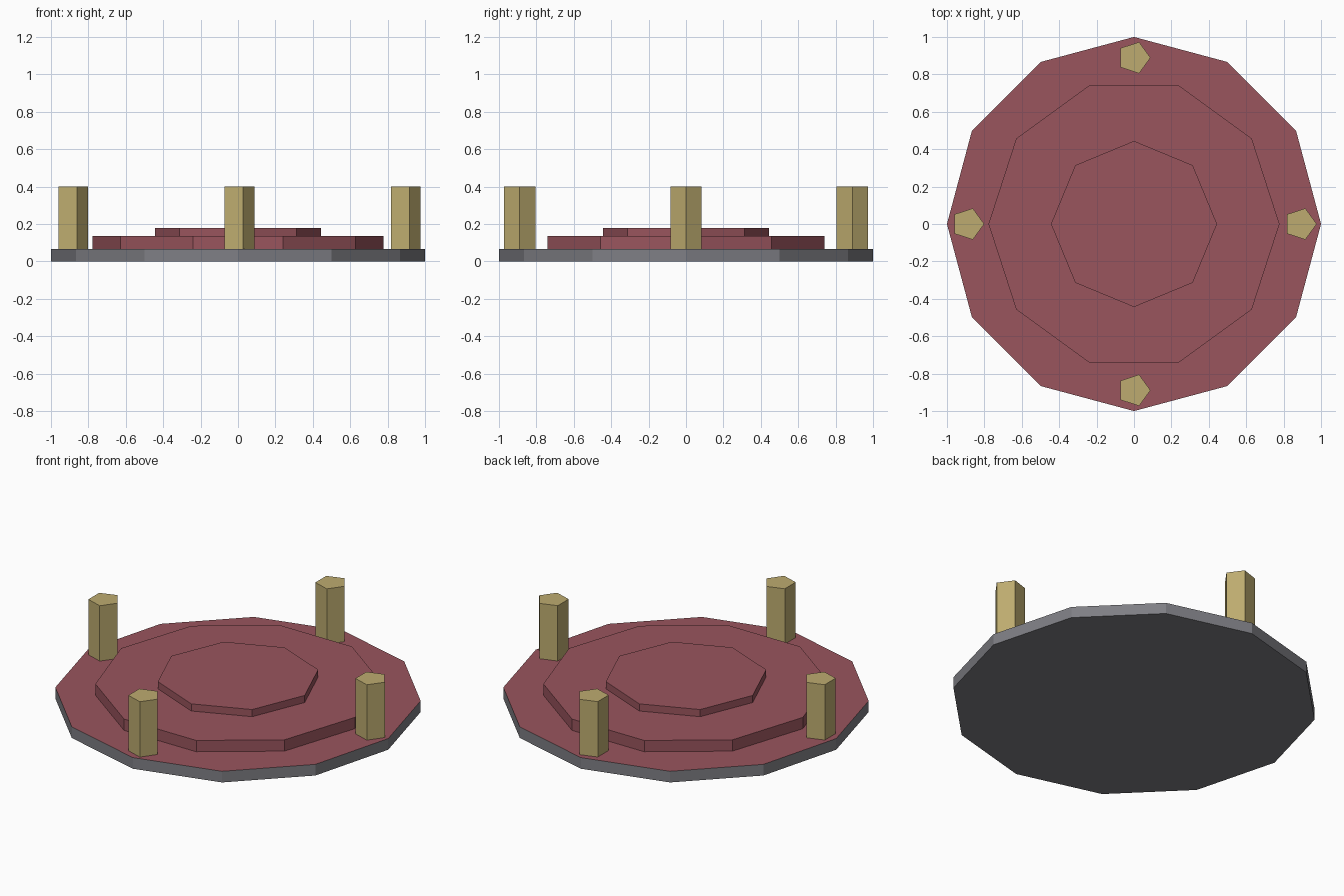
import bpy
import math

if "Cube" in bpy.data.objects:
    bpy.data.objects.remove(bpy.data.objects["Cube"])


def material(name, rgb):
    m = bpy.data.materials.new(name)
    m.diffuse_color = (*rgb, 1)
    m.use_nodes = True
    m.node_tree.nodes["Principled BSDF"].inputs["Base Color"].default_value = m.diffuse_color
    return m


STONE = material("stone", (0.21, 0.21, 0.23))
CARPET = material("carpet", (0.32, 0.09, 0.11))
BRASS = material("brass", (0.51, 0.41, 0.16))


def prism(name, sides, radius, z0, z1, mat, x=0, y=0):
    """Upright prism with one corner pointing along +x."""
    bpy.ops.mesh.primitive_cylinder_add(
        vertices=sides, radius=radius, depth=z1 - z0,
        location=(x, y, (z0 + z1) / 2), rotation=(0, 0, -math.pi / 2))
    bpy.ops.object.transform_apply(location=False, rotation=True, scale=False)
    ob = bpy.context.object
    ob.name = name
    ob.data.materials.append(mat)
    return ob


# Stone base with a carpeted top face
base = prism("base", 12, 1.0, 0, 0.067, STONE)
base.data.materials.append(CARPET)
for face in base.data.polygons:
    if face.normal.z > 0.9:
        face.material_index = 1

# Raised tiers
prism("middle_tier", 10, 0.778, 0.067, 0.135, CARPET)
prism("top_tier", 8, 0.444, 0.135, 0.178, CARPET)

# Four posts around the rim
R = 0.889
for side, x, y in (("right", R, 0), ("back", 0, R), ("left", -R, 0), ("front", 0, -R)):
    prism(f"{side}_post", 5, 0.088, 0.067, 0.4, BRASS, x, y)
